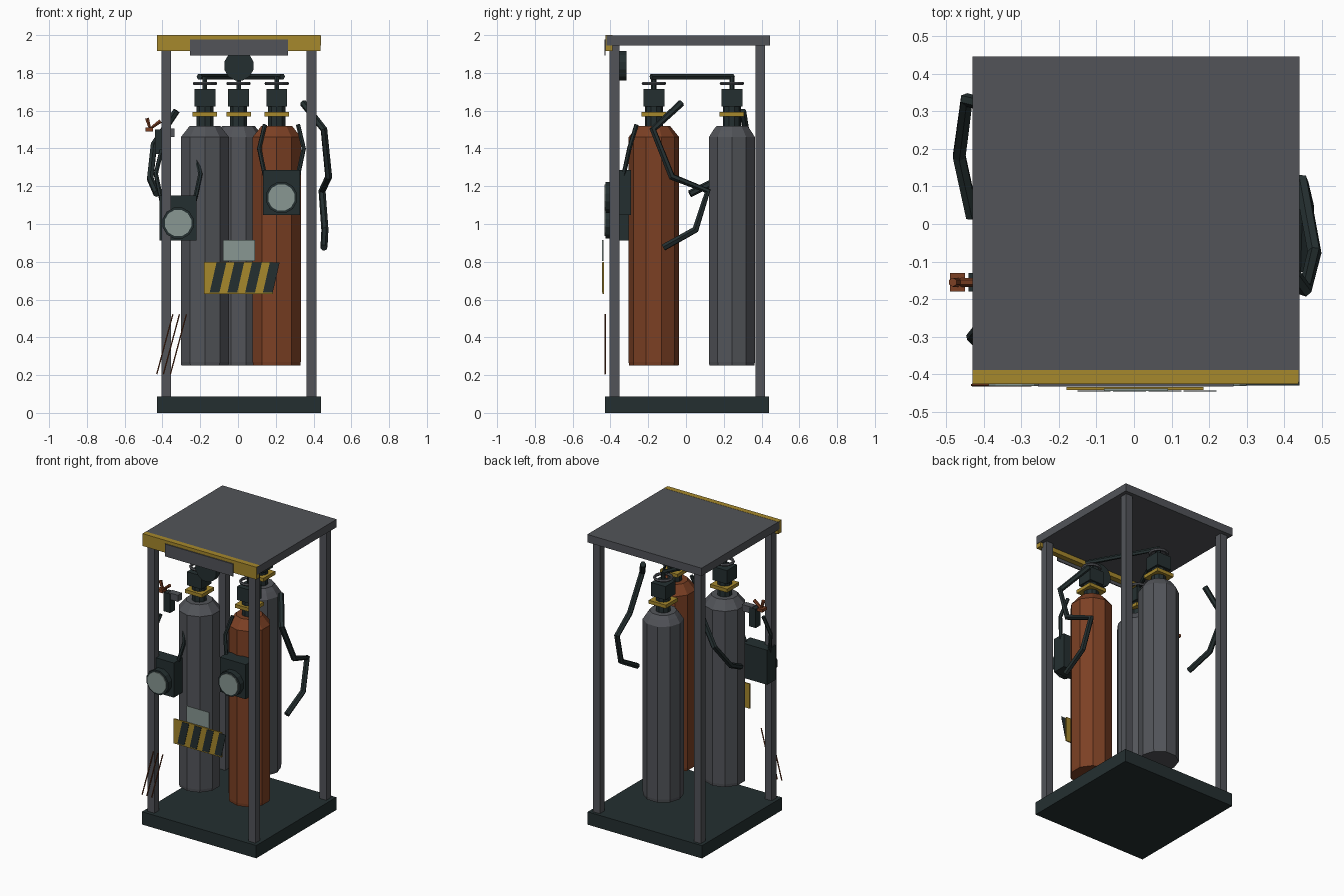
import bpy, bmesh, math
from mathutils import Vector, Matrix

if "Cube" in bpy.data.objects:
    bpy.data.objects.remove(bpy.data.objects["Cube"])


def srgb(r, g, b):
    f = lambda c: (c / 255 / 12.92) if c < 11 else ((c / 255 + 0.055) / 1.055) ** 2.4
    return (f(r), f(g), f(b), 1)


def material(name, rgb):
    m = bpy.data.materials.new(name)
    m.diffuse_color = srgb(*rgb)
    m.use_nodes = True
    m.node_tree.nodes["Principled BSDF"].inputs["Base Color"].default_value = m.diffuse_color
    return m


STEEL = material("steel grey", (82, 84, 89))
DARK = material("dark green black", (36, 47, 48))
RUST = material("rust orange", (124, 64, 36))
YELLOW = material("warning yellow", (166, 136, 44))
PALE = material("pale glass", (136, 151, 146))


def finish(name, bm, mat):
    bmesh.ops.recalc_face_normals(bm, faces=bm.faces)
    me = bpy.data.meshes.new(name)
    bm.to_mesh(me)
    bm.free()
    me.materials.append(mat)
    ob = bpy.data.objects.new(name, me)
    bpy.context.collection.objects.link(ob)
    return ob


def box(name, x0, x1, y0, y1, z0, z1, mat):
    bm = bmesh.new()
    bmesh.ops.create_cube(bm, size=1)
    for v in bm.verts:
        v.co = (x0 if v.co.x < 0 else x1, y0 if v.co.y < 0 else y1, z0 if v.co.z < 0 else z1)
    return finish(name, bm, mat)


def lathe(name, x, y, profile, n, mat, turn=0.0):
    """Stack of n-sided rings from (radius, z) pairs, capped at both ends."""
    bm = bmesh.new()
    rings = []
    for r, z in profile:
        rings.append([bm.verts.new((x + r * math.sin(turn + 2 * math.pi * i / n),
                                    y + r * math.cos(turn + 2 * math.pi * i / n), z))
                      for i in range(n)])
    for a, b in zip(rings, rings[1:]):
        for i in range(n):
            j = (i + 1) % n
            bm.faces.new((a[i], a[j], b[j], b[i]))
    bm.faces.new(rings[0])
    bm.faces.new(rings[-1])
    return finish(name, bm, mat)


def disc(name, x, z, r, y0, y1, mat, n=12):
    """Short cylinder facing the front."""
    bm = bmesh.new()
    m = Matrix.Translation((x, (y0 + y1) / 2, z)) @ Matrix.Rotation(math.pi / 2, 4, 'X') \
        @ Matrix.Rotation(math.pi / n, 4, 'Z')
    bmesh.ops.create_cone(bm, cap_ends=True, segments=n, radius1=r, radius2=r,
                          depth=abs(y1 - y0), matrix=m)
    return finish(name, bm, mat)


def tube(name, pts, r, mat, cyclic=False):
    """Faceted pipe along a polyline."""
    cu = bpy.data.curves.new(name, 'CURVE')
    cu.dimensions = '3D'
    cu.bevel_depth = r
    cu.bevel_resolution = 1
    cu.use_fill_caps = True
    sp = cu.splines.new('POLY')
    sp.points.add(len(pts) - 1)
    for p, co in zip(sp.points, pts):
        p.co = (*co, 1)
    sp.use_cyclic_u = cyclic
    cu.materials.append(mat)
    ob = bpy.data.objects.new(name, cu)
    bpy.context.collection.objects.link(ob)
    bpy.ops.object.select_all(action='DESELECT')
    ob.select_set(True)
    bpy.context.view_layer.objects.active = ob
    bpy.ops.object.convert(target='MESH')
    for p in ob.data.polygons:
        p.use_smooth = False
    return ob


# Frame: base, roof, corner posts, header
box("base", -.43, .44, -.43, .44, 0, .088, DARK)
box("roof", -.43, .44, -.42, .445, 1.945, 1.999, STEEL)
for sx, x in (("left", -.38), ("right", .389)):
    for sy, y in (("front", -.378), ("back", .393)):
        box(f"post_{sy}_{sx}", x - .026, x + .026, y - .026, y + .026, .088, 1.945, STEEL)
box("header", -.43, .437, -.425, -.388, 1.915, 2.0, YELLOW)
box("header_plate", -.255, .265, -.432, -.425, 1.893, 1.978, STEEL)

# Gas cylinders with neck, collar, valve head and handwheel
TANKS = (("left", -.175, -.17, STEEL, 0), ("right", .205, -.17, RUST, 0),
         ("back", .003, .243, STEEL, math.pi / 10))
for side, x, y, mat, turn in TANKS:
    r = .128 if turn else .134
    lathe(f"tank_{side}", x, y, [(r * .98, .25), (r, .27), (r, 1.46), (.105, 1.495), (.085, 1.52)],
          10, mat, turn)
    lathe(f"neck_{side}", x, y, [(.048, 1.51), (.048, 1.63)], 10, DARK)
    box(f"collar_{side}", x - .065, x + .065, y - .065, y + .065, 1.57, 1.594, YELLOW)
    box(f"valve_{side}", x - .055, x + .055, y - .055, y + .055, 1.622, 1.715, DARK)
    lathe(f"stem_{side}", x, y, [(.014, 1.71), (.014, 1.78)], 6, DARK)
    wheel = [(x + .055 * math.cos(a * math.pi / 6), y + .055 * math.sin(a * math.pi / 6), 1.744)
             for a in range(12)]
    tube(f"handwheel_{side}", wheel, .01, STEEL, True)

# Manifold pipe joining the tanks, and pressure gauge
tube("manifold", [(-.205, -.185, 1.78), (.003, .243, 1.78), (.235, -.185, 1.78)], .016, DARK)
disc("gauge", .005, 1.838, .08, -.357, -.315, DARK)

# Breathing masks: body, snout, lens and straps
for side, x, z in (("left", -.317, 1.005), ("right", .23, 1.14)):
    box(f"mask_{side}", x - .098, x + .098, -.385, -.29, z - .093, z + .145, DARK)
    disc(f"mask_snout_{side}", x, z, .085, -.425, -.38, DARK)
    disc(f"mask_lens_{side}", x, z, .072, -.431, -.424, PALE)
    for i, s in enumerate((-1, 1)):
        tube(f"mask_strap_{side}_{i}",
             [(x + s * .088, -.33, z + .12), (x + s * .118, -.30, z + .26),
              (x + s * .088, -.262, z + .385)], .012, DARK)

# Hoses on both sides
tube("hose_right", [(.345, -.025, 1.64), (.455, -.175, 1.50), (.48, -.075, 1.25),
                    (.445, .115, 1.175), (.46, .05, .97), (.455, -.12, .875)], .019, DARK)
tube("hose_left", [(-.325, .30, 1.60), (-.445, .33, 1.42), (-.465, .18, 1.24),
                   (-.43, .02, 1.16)], .019, DARK)

# Small torch on the left side
box("torch_body", -.44, -.39, -.18, -.13, 1.37, 1.50, DARK)
box("torch_barrel", -.41, -.335, -.175, -.13, 1.46, 1.505, STEEL)
tube("torch_lever", [(-.482, -.155, 1.56), (-.465, -.155, 1.505), (-.41, -.155, 1.545)], .012, RUST)
box("torch_grip", -.49, -.45, -.18, -.13, 1.49, 1.51, RUST)

# Warning board with slanted stripes, and label
box("warning_board", -.18, .185, -.442, -.434, .63, .80, YELLOW)
for i in range(4):
    x = -.15 + i * .094
    bm = bmesh.new()
    quad = [(x, .638), (x + .052, .638), (x + .088, .795), (x + .036, .795)]
    f = bm.faces.new([bm.verts.new((a, -.4425, b)) for a, b in quad])
    ext = bmesh.ops.extrude_face_region(bm, geom=[f])
    for v in ext["geom"]:
        if isinstance(v, bmesh.types.BMVert):
            v.co.y = -.445
    finish(f"warning_stripe_{i}", bm, DARK)
box("label", -.08, .09, -.444, -.438, .805, .915, PALE)

# Loose welding rods
for i, dx in enumerate((0, .035, .072)):
    tube(f"rod_{i}", [(-.43 + dx, -.428, .205), (-.345 + dx, -.428, .522)], .004, RUST)
